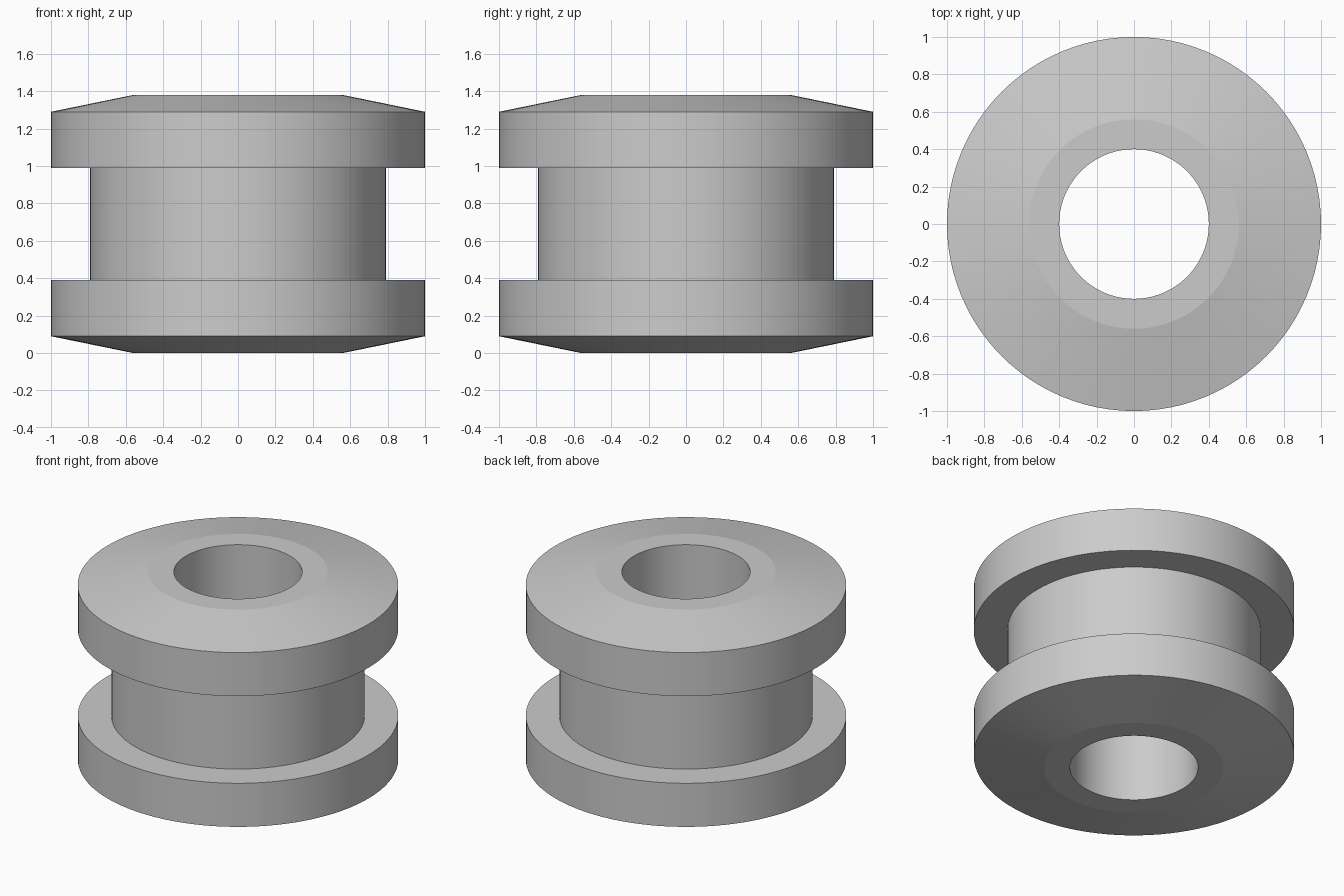
import bpy
import bmesh
import math

cube = bpy.data.objects.get("Cube")
if cube:
    bpy.data.objects.remove(cube, do_unlink=True)

# Dimensions of the grooved bushing
SEGMENTS = 96
HEIGHT = 1.38
BORE, FLAT, GROOVE, RIM = 0.40, 0.56, 0.79, 1.0
CHAMFER, FLANGE = 0.09, 0.39

# Lower half of the cross-section, then its mirror for the upper half
lower = [(BORE, 0), (FLAT, 0), (RIM, CHAMFER), (RIM, FLANGE), (GROOVE, FLANGE)]
upper = [(r, HEIGHT - z) for r, z in reversed(lower)]
profile = lower + upper

# Revolve the closed cross-section around the vertical axis
bm = bmesh.new()
verts = [bm.verts.new((r, 0, z)) for r, z in profile]
edges = [bm.edges.new((v, verts[(i + 1) % len(verts)])) for i, v in enumerate(verts)]
bmesh.ops.spin(bm, geom=verts + edges, cent=(0, 0, 0), axis=(0, 0, 1),
               angle=math.tau, steps=SEGMENTS, use_merge=True)
bmesh.ops.remove_doubles(bm, verts=bm.verts[:], dist=0.0001)
bmesh.ops.recalc_face_normals(bm, faces=bm.faces[:])
mesh = bpy.data.meshes.new("grooved_bushing")
bm.to_mesh(mesh)
bm.free()
bushing = bpy.data.objects.new("grooved_bushing", mesh)
bpy.context.collection.objects.link(bushing)

# Plain grey material
color = (0.6, 0.6, 0.6, 1)
grey = bpy.data.materials.new("light_grey")
grey.use_nodes = True
grey.diffuse_color = color
grey.node_tree.nodes["Principled BSDF"].inputs["Base Color"].default_value = color
mesh.materials.append(grey)

# Smooth round walls, crisp profile corners
bpy.ops.object.select_all(action="DESELECT")
bushing.select_set(True)
bpy.context.view_layer.objects.active = bushing
bpy.ops.object.shade_smooth_by_angle(angle=math.radians(8))
